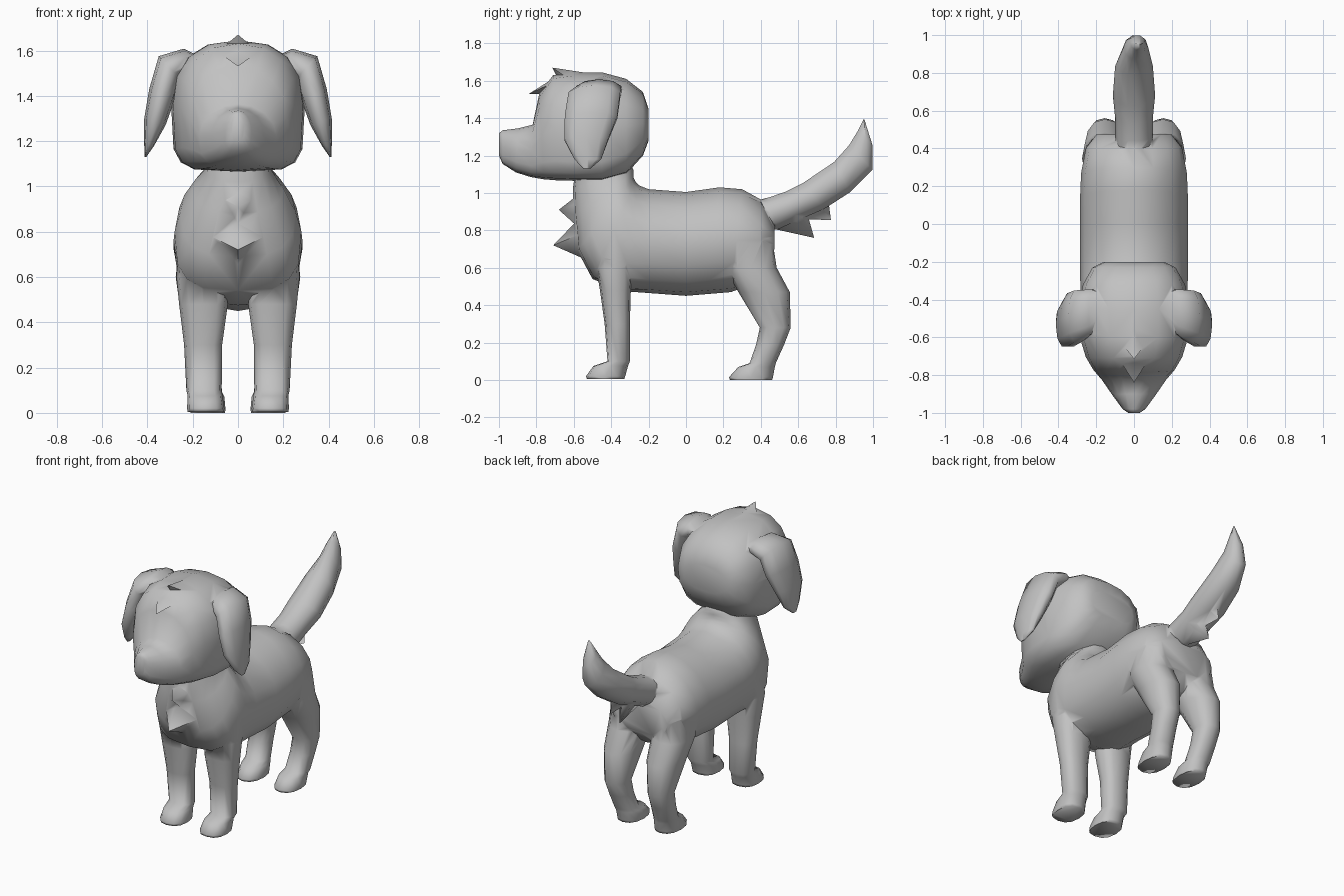
import bpy, bmesh, math
from mathutils import Vector

grey = bpy.data.materials.new("plain grey")
grey.diffuse_color = (0.54, 0.54, 0.54, 1)


def finish(name, bm):
    bmesh.ops.recalc_face_normals(bm, faces=bm.faces)
    me = bpy.data.meshes.new(name)
    bm.to_mesh(me)
    bm.free()
    ob = bpy.data.objects.new(name, me)
    bpy.context.collection.objects.link(ob)
    me.materials.append(grey)
    return ob


def loft(name, rings, sides, powers=(2.0,), low_powers=None):
    """Skin rings given as (centre, half axis u, half axis v).
    Powers set the squareness per ring; the last one repeats."""
    bm = bmesh.new()
    loops = []
    low_powers = low_powers or powers
    for k, (c, u, v) in enumerate(rings):
        loop = []
        for i in range(sides):
            a = 2 * math.pi * i / sides
            table = low_powers if math.sin(a) < -1e-6 else powers
            p = table[min(k, len(table) - 1)]
            f = [math.copysign(abs(t) ** (2 / p), t) for t in (math.cos(a), math.sin(a))]
            loop.append(bm.verts.new(Vector(c) + Vector(u) * f[0] + Vector(v) * f[1]))
        loops.append(loop)
    for a, b in zip(loops, loops[1:]):
        for i in range(sides):
            j = (i + 1) % sides
            bm.faces.new((a[i], a[j], b[j], b[i]))
    bm.faces.new(loops[0])
    bm.faces.new(loops[-1])
    return finish(name, bm)


def side_rings(rows):
    """Rows: bottom y, bottom z, top y, top z, half width, optional centre x."""
    return [((x[0] if x else 0, (by + ty) / 2, (bz + tz) / 2), (w, 0, 0),
             (0, (ty - by) / 2, (tz - bz) / 2)) for by, bz, ty, tz, w, *x in rows]


def leg_rings(rows, s):
    """Rows: z, front y, back y, inner x, outer x."""
    return [((s * (x0 + x1) / 2, (y0 + y1) / 2, z), (s * (x1 - x0) / 2, 0, 0),
             (0, (y1 - y0) / 2, 0)) for z, y0, y1, x0, x1 in rows]


def ear_rings(rows, s):
    """Rows: inner x, z, outer x, z, front y, back y."""
    return [((s * (xi + xo) / 2, (y0 + y1) / 2, (zi + zo) / 2),
             (s * (xo - xi) / 2, 0, (zo - zi) / 2), (0, (y1 - y0) / 2, 0))
            for xi, zi, xo, zo, y0, y1 in rows]


def tuft(name, tip, top, side, bottom):
    """Pointed fur lock; points are (x, y, z) and the side point is mirrored."""
    bm = bmesh.new()
    t, a, b, c, d = [bm.verts.new(p) for p in (
        tip, top, side, bottom, (-side[0], side[1], side[2]))]
    for f in ((t, a, b), (t, b, c), (t, c, d), (t, d, a), (a, b, c), (a, c, d)):
        bm.faces.new(f)
    return finish(name, bm)


def fuse(base, parts, angle=75):
    """Merge parts into one continuous skin and shade it."""
    bpy.ops.object.select_all(action='DESELECT')
    base.select_set(True)
    bpy.context.view_layer.objects.active = base
    for p in parts:
        mod = base.modifiers.new("union", 'BOOLEAN')
        mod.operation = 'UNION'
        mod.solver = 'EXACT'
        mod.object = p
        bpy.ops.object.modifier_apply(modifier=mod.name)
        bpy.data.objects.remove(p)
    bm = bmesh.new()
    bm.from_mesh(base.data)
    bmesh.ops.remove_doubles(bm, verts=bm.verts, dist=0.004)
    bm.to_mesh(base.data)
    bm.free()
    bpy.ops.object.shade_smooth_by_angle(angle=math.radians(angle))


# Torso, chest and neck
body = loft("body", side_rings([
    (0.47, 0.62, 0.475, 0.83, 0.20), (0.40, 0.53, 0.40, 0.965, 0.255),
    (0.24, 0.47, 0.30, 1.02, 0.28), (0.12, 0.46, 0.18, 1.03, 0.285),
    (0, 0.45, 0, 1.005, 0.285), (-0.2, 0.465, -0.2, 1.02, 0.285),
    (-0.34, 0.475, -0.25, 1.04, 0.285), (-0.5, 0.54, -0.27, 1.06, 0.28),
    (-0.58, 0.69, -0.28, 1.08, 0.255), (-0.60, 0.88, -0.28, 1.10, 0.20),
    (-0.605, 1.02, -0.28, 1.12, 0.148), (-0.59, 1.13, -0.30, 1.16, 0.138)]), 16,
    (2.2, 2.0, 1.9, 1.9, 1.9, 1.9, 2.0, 2.1), (2.4, 2.3, 2.2, 2.2, 2.2, 2.3, 2.6, 3.2, 2.8, 2.3))

# Tail with two locks of fur beneath
tail = loft("tail", side_rings([
    (0.36, 0.80, 0.34, 0.95, 0.09), (0.49, 0.80, 0.44, 0.98, 0.10),
    (0.60, 0.85, 0.53, 1.01, 0.10), (0.74, 0.91, 0.62, 1.055, 0.112),
    (0.88, 1.0, 0.79, 1.17, 0.10), (1.0, 1.12, 0.87, 1.26, 0.065, 0.01),
    (1.0, 1.25, 0.92, 1.34, 0.04, 0.02), (0.955, 1.39, 0.95, 1.395, 0.006, 0.03)]), 10)
body_parts = [
    tail,
    tuft("tail_tuft_low", (0, 0.685, 0.76), (0, 0.64, 0.92), (0.06, 0.60, 0.91), (0, 0.46, 0.81)),
    tuft("tail_tuft_high", (0, 0.775, 0.855), (0, 0.76, 0.97), (0.05, 0.70, 0.96), (0, 0.62, 0.86)),
    # Chest fur
    tuft("chest_tuft_low", (0, -0.71, 0.72), (0, -0.585, 0.85), (0.16, -0.52, 0.80), (0, -0.55, 0.65)),
    tuft("chest_tuft_high", (0, -0.68, 0.91), (0, -0.59, 0.98), (0.08, -0.56, 0.95), (0, -0.58, 0.82))]

# Head and muzzle
head = loft("head", side_rings([
    (-0.20, 1.28, -0.20, 1.45, 0.16), (-0.23, 1.20, -0.23, 1.54, 0.22),
    (-0.32, 1.10, -0.32, 1.61, 0.27), (-0.45, 1.065, -0.45, 1.645, 0.295),
    (-0.60, 1.065, -0.60, 1.645, 0.287), (-0.70, 1.068, -0.71, 1.63, 0.255),
    (-0.76, 1.073, -0.785, 1.53, 0.215), (-0.83, 1.085, -0.82, 1.365, 0.17),
    (-0.91, 1.11, -0.90, 1.345, 0.115), (-0.98, 1.155, -0.98, 1.335, 0.06),
    (-1.0, 1.20, -1.0, 1.32, 0.03)]), 16,
    (2.3, 2.3, 2.4, 2.4, 2.4, 2.3, 2.1, 1.9, 2.0), (2.6, 3.0, 3.4, 4.5, 4.5, 4.2, 3.8, 3.4, 3.0))

# Forelock
head_parts = [
    tuft("forelock_low", (0, -0.84, 1.53), (0, -0.69, 1.625), (0.07, -0.73, 1.58), (0, -0.75, 1.53)),
    tuft("forelock_high", (0, -0.715, 1.67), (0, -0.52, 1.64), (0.06, -0.64, 1.62), (0, -0.68, 1.60))]

FRONT_LEG = [(0.84, -0.42, -0.32, 0.12, 0.20), (0.72, -0.47, -0.28, 0.10, 0.265),
             (0.60, -0.48, -0.285, 0.06, 0.272), (0.48, -0.46, -0.295, 0.045, 0.26),
             (0.30, -0.435, -0.30, 0.07, 0.238), (0.10, -0.42, -0.30, 0.072, 0.228),
             (0.075, -0.495, -0.31, 0.068, 0.222), (0.02, -0.535, -0.325, 0.06, 0.225),
             (0.005, -0.53, -0.33, 0.062, 0.222)]
HIND_LEG = [(0.90, 0.28, 0.38, 0.10, 0.17), (0.76, 0.23, 0.46, 0.06, 0.258),
            (0.60, 0.21, 0.485, 0.035, 0.275), (0.47, 0.28, 0.555, 0.05, 0.257),
            (0.28, 0.395, 0.56, 0.08, 0.23), (0.19, 0.375, 0.525, 0.08, 0.222),
            (0.09, 0.34, 0.48, 0.07, 0.215), (0.07, 0.28, 0.475, 0.06, 0.212),
            (0.015, 0.23, 0.465, 0.055, 0.212), (0.0, 0.235, 0.46, 0.058, 0.21)]
EAR = [(0.17, 1.53, 0.16, 1.57, -0.50, -0.37), (0.21, 1.50, 0.24, 1.608, -0.59, -0.34),
       (0.25, 1.47, 0.35, 1.575, -0.635, -0.345), (0.28, 1.38, 0.392, 1.43, -0.655, -0.36),
       (0.32, 1.27, 0.414, 1.30, -0.655, -0.41), (0.37, 1.18, 0.414, 1.18, -0.60, -0.45),
       (0.405, 1.13, 0.412, 1.13, -0.55, -0.51)]

# Paired limbs and ears
for s in (1, -1):
    body_parts.append(loft("front_leg", leg_rings(FRONT_LEG, s), 12, (2.5,)))
    body_parts.append(loft("hind_leg", leg_rings(HIND_LEG, s), 12, (2.3,)))
    head_parts.append(loft("ear", ear_rings(EAR, s), 10, (2.1,)))

fuse(body, body_parts)
fuse(head, head_parts)
